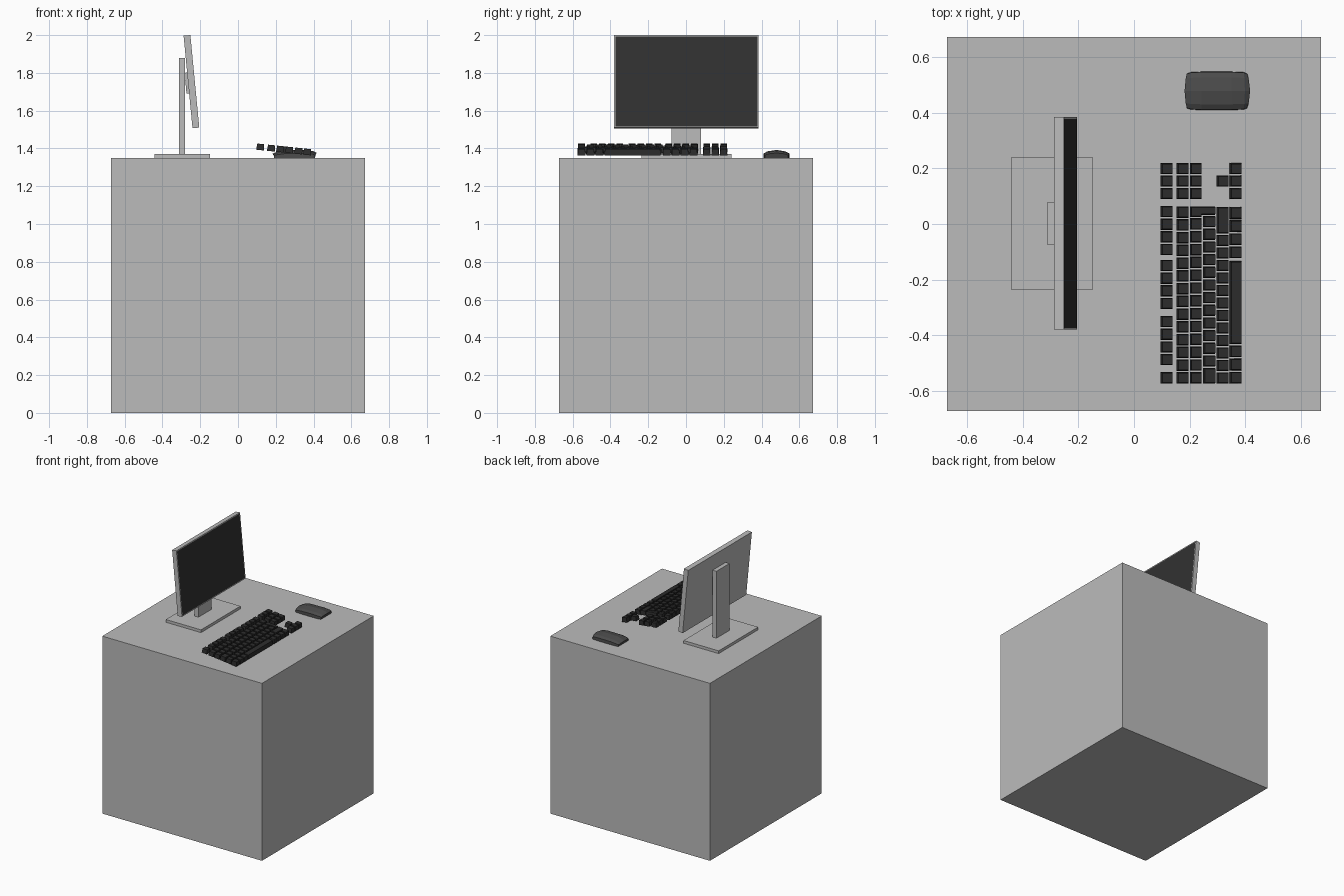
import bpy, bmesh, math
from mathutils import Matrix, Vector

if "Cube" in bpy.data.objects:
    bpy.data.objects.remove(bpy.data.objects["Cube"])


def material(name, c):
    m = bpy.data.materials.new(name)
    m.diffuse_color = (c, c, c, 1)
    m.use_nodes = True
    m.node_tree.nodes["Principled BSDF"].inputs["Base Color"].default_value = m.diffuse_color
    return m


GREY = material("light_grey", 0.5)
SCREEN = material("screen_black", 0.031)
KEY = material("key_black", 0.026)
MOUSE = material("mouse_dark_grey", 0.07)


def finish(name, bm, *mats):
    bmesh.ops.recalc_face_normals(bm, faces=bm.faces)
    me = bpy.data.meshes.new(name)
    bm.to_mesh(me)
    bm.free()
    for m in mats:
        me.materials.append(m)
    ob = bpy.data.objects.new(name, me)
    bpy.context.collection.objects.link(ob)
    return ob


def box(name, x, y, z, mat):
    bm = bmesh.new()
    size = Matrix.Diagonal((x[1] - x[0], y[1] - y[0], z[1] - z[0], 1))
    mid = Matrix.Translation((sum(x) / 2, sum(y) / 2, sum(z) / 2))
    bmesh.ops.create_cube(bm, size=1, matrix=mid @ size)
    return finish(name, bm, mat)


TOP = 1.35
box("desk_block", (-.672, .672), (-.672, .672), (0, TOP), GREY)

# Monitor foot and upright
box("monitor_foot", (-.443, -.147), (-.235, .24), (TOP, 1.371), GREY)
box("monitor_upright", (-.312, -.28), (-.076, .08), (1.371, 1.88), GREY)

# Tilted monitor: thin bezel with a dark inset front face
tilt = Matrix.Translation((-.2465, .002, 1.7535)) @ Matrix.Rotation(math.radians(-5.5), 4, 'Y')
bm = bmesh.new()
bmesh.ops.create_cube(bm, size=1, matrix=Matrix.Diagonal((.036, .765, .492, 1)))
front = [f for f in bm.faces if f.normal.x > .9]
bmesh.ops.inset_region(bm, faces=front, thickness=.01)
front[0].material_index = 1
finish("monitor_panel", bm, GREY, SCREEN).matrix_world = tilt

# Bracket between upright and panel
bracket = box("monitor_bracket", (-.032, -.016), (-.05, .05), (-.06, .05), GREY)
bracket.matrix_world = tilt

# Keyboard: free-standing tapered keys on a sloping plane
SLOPE = .105
UP = Vector((SLOPE, 0, 1)).normalized() * .033
ROWS = [(.096, .138), (.153, .196), (.201, .243), (.249, .292), (.297, .340), (.344, .387)]
keys = bmesh.new()


def key(x, y0, y1):
    rings = []
    for inset, lift in ((0, 0), (.003, 1)):
        a, b, c, d = x[0] + inset, x[1] - inset, y0 + inset, y1 - inset
        rings.append([keys.verts.new(Vector((px, py, 1.363 + (.387 - px) * SLOPE)) + UP * lift)
                      for px, py in ((a, c), (b, c), (b, d), (a, d))])
    lo, hi = rings
    keys.faces.new(lo[::-1])
    keys.faces.new(hi)
    for i in range(4):
        j = (i + 1) % 4
        keys.faces.new((lo[i], lo[j], hi[j], hi[i]))


def run(row, start, end, count, gap=.005):
    pitch = (end - start + gap) / count
    for i in range(count):
        y = start + i * pitch
        key(ROWS[row], y, y + pitch - gap)


LEFT, RIGHT = -.574, .063
# Function row
run(0, LEFT, -.533, 1)
for start in (-.508, -.306, -.112):
    run(0, start, start + .177, 4)
# Number row and letter rows
run(1, LEFT, RIGHT, 14)
run(2, LEFT, .021, 13)
run(3, LEFT, -.518, 1)
run(3, -.513, .029, 12)
run(4, LEFT, -.039, 12)
# Right shift and tall enter key
key(ROWS[4], -.034, .061)
key((ROWS[2][0], ROWS[3][1]), .033, RIGHT)
key(ROWS[2], .025, RIGHT)
# Space row
run(5, LEFT, -.437, 3)
key(ROWS[5], -.432, -.134)
run(5, -.123, .061, 4)
# Navigation and arrow keys
for row in (0, 1, 2, 5):
    run(row, .09, .219, 3)
key(ROWS[4], .1345, .1745)
finish("keyboard_keys", keys, KEY)

# Mouse: faceted loft along x with bulging ends
PROFILE = [(-1, 0), (-.98, .55), (-.7, .82), (0, 1), (.7, .82), (.98, .55), (1, 0)]
STATIONS = [(.190, .062, .022, -.008), (.205, .067, .030, -.004), (.243, .069, .040, 0),
            (.350, .069, .042, 0), (.395, .067, .036, .004), (.407, .062, .026, .011)]
bm = bmesh.new()
rings = [[bm.verts.new((x + bulge * (1 - u * u), .479 + u * w, TOP + v * h)) for u, v in PROFILE]
         for x, w, h, bulge in STATIONS]
for r, s in zip(rings, rings[1:]):
    for i in range(len(PROFILE)):
        j = (i + 1) % len(PROFILE)
        bm.faces.new((r[i], r[j], s[j], s[i]))
bm.faces.new(rings[0])
bm.faces.new(rings[-1])
finish("mouse", bm, MOUSE)
